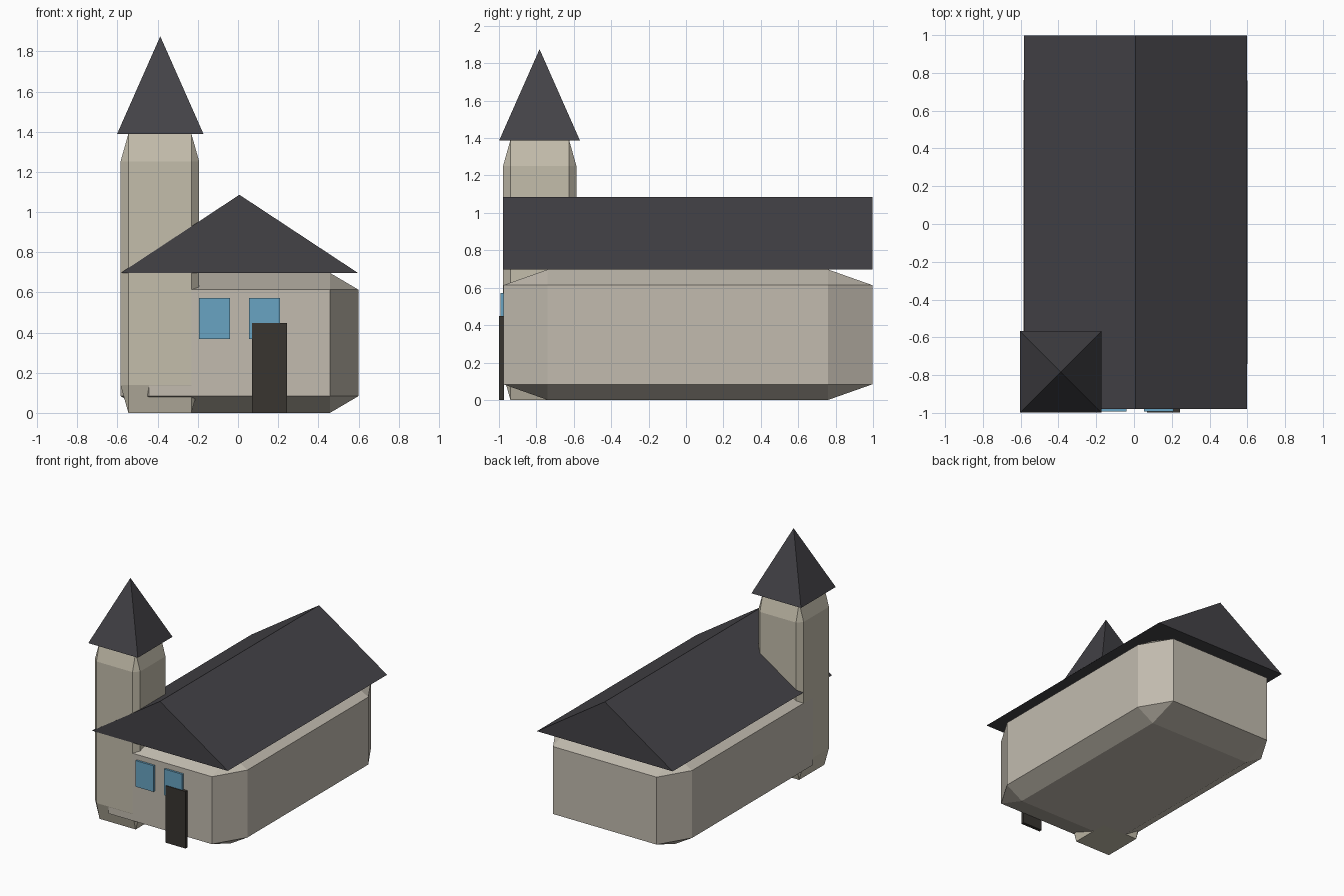
import bpy
import math

if "Cube" in bpy.data.objects:
    bpy.data.objects.remove(bpy.data.objects["Cube"])


def material(name, color):
    m = bpy.data.materials.new(name)
    m.diffuse_color = (*color, 1)
    m.use_nodes = True
    m.node_tree.nodes["Principled BSDF"].inputs["Base Color"].default_value = m.diffuse_color
    return m


WALL = material("wall_stone", (0.54, 0.50, 0.43))
TOWER = material("tower_stone", (0.55, 0.51, 0.41))
SLATE = material("slate", (0.056, 0.054, 0.062))
GLASS = material("glass", (0.14, 0.37, 0.54))
WOOD = material("dark_wood", (0.04, 0.035, 0.03))


def block(name, lo, hi, mat, bevel=0):
    """Box between two corners; the bevel is a fraction of each dimension."""
    bpy.ops.mesh.primitive_cube_add(size=1, location=[(a + b) / 2 for a, b in zip(lo, hi)])
    ob = bpy.context.object
    ob.name = name
    ob.scale = [b - a for a, b in zip(lo, hi)]
    ob.data.materials.append(mat)
    if bevel:
        mod = ob.modifiers.new("chamfer", 'BEVEL')
        mod.width = bevel
        mod.segments = 1
    return ob


# Walls: chamfered nave and bell tower
block("nave", (-0.585, -0.977, 0), (0.60, 0.997, 0.697), WALL, 0.12)
block("tower", (-0.585, -0.978, 0), (-0.193, -0.586, 1.39), TOWER, 0.10)

# Gable roof: triangular profile extruded along the nave
profile = [(-0.583, 0.697), (0.597, 0.697), (0.007, 1.086)]
verts = [(x, y, z) for y in (-0.979, 0.998) for x, z in profile]
faces = [(0, 1, 2), (5, 4, 3)] + [(i, i + 3, (i + 1) % 3 + 3, (i + 1) % 3) for i in range(3)]
mesh = bpy.data.meshes.new("nave_roof")
mesh.from_pydata(verts, [], faces)
mesh.materials.append(SLATE)
roof = bpy.data.objects.new("nave_roof", mesh)
bpy.context.collection.objects.link(roof)

# Spire: four-sided pyramid
bpy.ops.mesh.primitive_cone_add(vertices=4, radius1=0.2155 * math.sqrt(2), radius2=0, depth=0.487,
                                location=(-0.387, -0.783, 1.388 + 0.2435),
                                rotation=(0, 0, math.pi / 4))
spire = bpy.context.object
spire.name = "spire"
spire.data.materials.append(SLATE)

# Windows and door on the front
for side, x in (("left", -0.117), ("right", 0.132)):
    block("window_" + side, (x - 0.078, -0.993, 0.367), (x + 0.078, -0.972, 0.572), GLASS)
block("door", (0.07, -0.999, 0), (0.244, -0.974, 0.448), WOOD)
